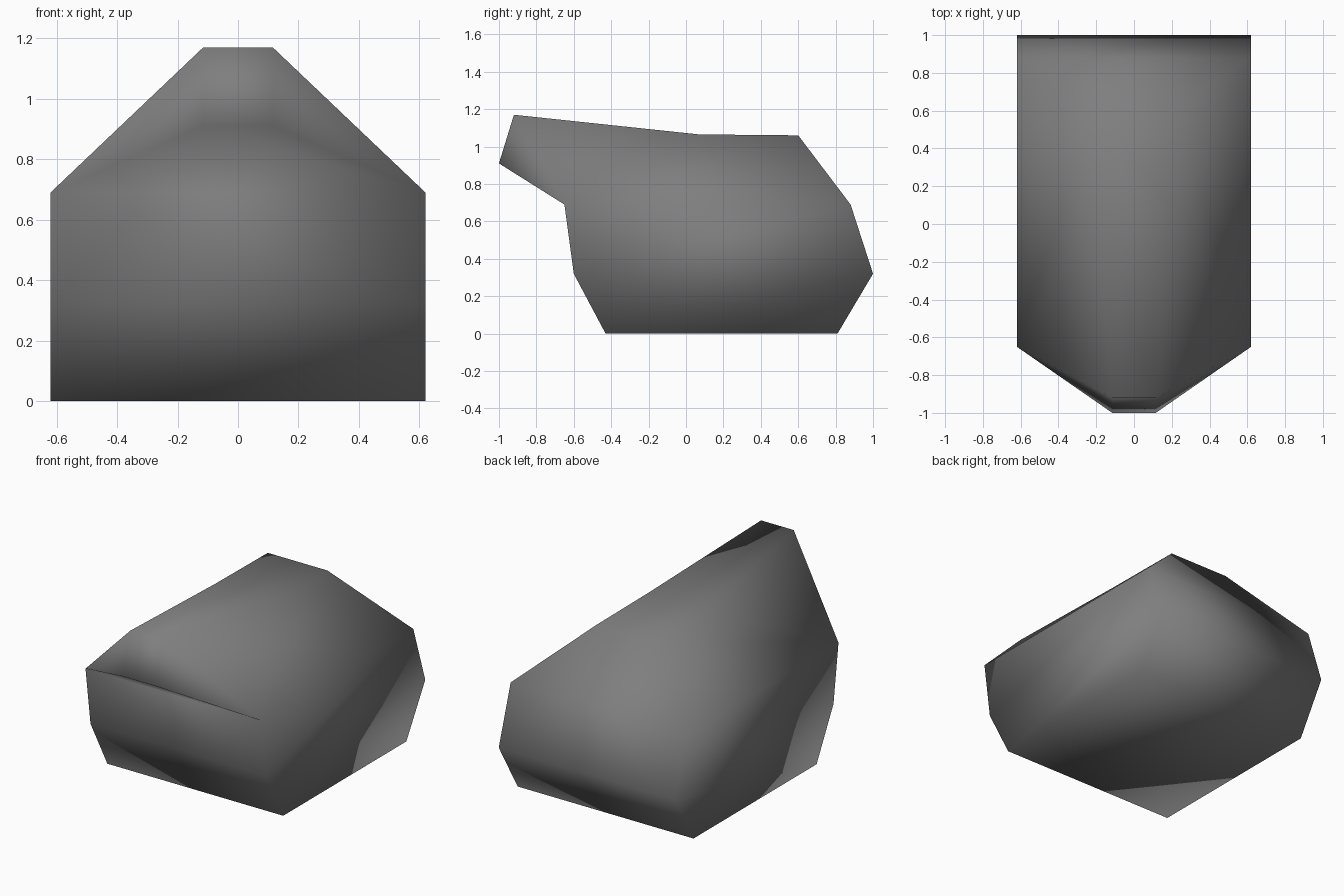
import bpy
import bmesh

cube = bpy.data.objects.get("Cube")
if cube:
    bpy.data.objects.remove(cube, do_unlink=True)

# Single grey material
grey = bpy.data.materials.new("mid_grey")
grey.use_nodes = True
colour = (0.21, 0.21, 0.21, 1)
grey.diffuse_color = colour
grey.node_tree.nodes["Principled BSDF"].inputs["Base Color"].default_value = colour

# Outline of the block, seen from the side: (half width, y, z)
W, TIP, RIDGE = 0.62, 0.115, 0.21
outline = [
    (W, -0.43, 0), (W, -0.6, 0.32), (W, -0.65, 0.69),                # front wall
    (TIP, -1, 0.91), (TIP, -0.92, 1.17),                             # brim nose
    (RIDGE, 0.07, 1.065), (RIDGE, 0.6, 1.06),                        # roof ridge
    (W, 0.88, 0.69), (W, 1, 0.32), (W, 0.81, 0),                     # back wall
]

# Faces of one flank, as positions along the outline
flank = [
    (0, 1, 8, 9), (1, 2, 7, 8),      # upright wall
    (2, 3, 4), (2, 4, 5),            # brim side and front of roof slope
    (2, 5, 6, 7),                    # roof slope
]

bm = bmesh.new()
left = [bm.verts.new((w, y, z)) for w, y, z in outline]
right = [bm.verts.new((-w, y, z)) for w, y, z in outline]

# Strip running round the outline, joining the two flanks
for i in range(len(outline)):
    j = (i + 1) % len(outline)
    bm.faces.new((left[i], left[j], right[j], right[i]))

for side in (left, right):
    for face in flank:
        bm.faces.new([side[i] for i in face])

bmesh.ops.recalc_face_normals(bm, faces=bm.faces[:])
for face in bm.faces:
    face.smooth = True

mesh = bpy.data.meshes.new("hooded_block")
bm.to_mesh(mesh)
bm.free()
mesh.materials.append(grey)
bpy.context.collection.objects.link(bpy.data.objects.new("hooded_block", mesh))
